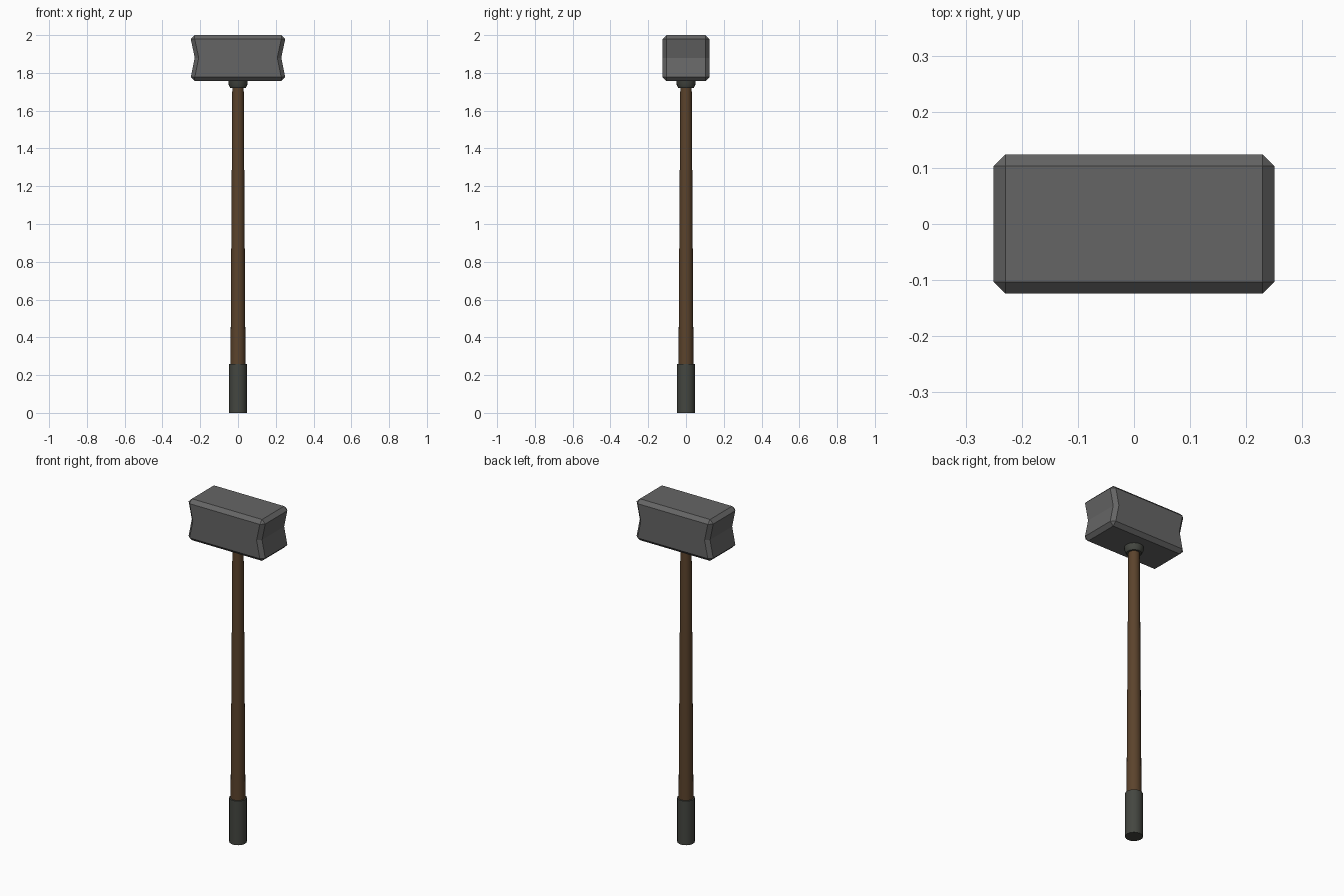
import bpy, bmesh, math

if "Cube" in bpy.data.objects:
    bpy.data.objects.remove(bpy.data.objects["Cube"])


def material(name, rgb):
    m = bpy.data.materials.new(name)
    m.diffuse_color = (*rgb, 1)
    m.use_nodes = True
    m.node_tree.nodes["Principled BSDF"].inputs["Base Color"].default_value = m.diffuse_color
    return m


STEEL = material("steel_grey", (0.130, 0.130, 0.130))
WOOD = material("brown_wood", (0.105, 0.056, 0.025))
RUBBER = material("dark_grey_green", (0.058, 0.062, 0.052))


def finish(bm, name, mat):
    bmesh.ops.recalc_face_normals(bm, faces=bm.faces)
    me = bpy.data.meshes.new(name)
    bm.to_mesh(me)
    bm.free()
    me.materials.append(mat)
    ob = bpy.data.objects.new(name, me)
    bpy.context.collection.objects.link(ob)
    return ob


def turned(name, profile, mat, sides=20):
    """Closed round part from (radius, height) pairs."""
    bm = bmesh.new()
    rings = [[bm.verts.new((r * math.cos(math.tau * i / sides),
                            r * math.sin(math.tau * i / sides), z))
              for i in range(sides)] for r, z in profile]
    for a, b in zip(rings, rings[1:]):
        for i in range(sides):
            j = (i + 1) % sides
            bm.faces.new((a[i], a[j], b[j], b[i]))
    bm.faces.new(rings[0])
    bm.faces.new(rings[-1])
    ob = finish(bm, name, mat)
    bpy.ops.object.select_all(action='DESELECT')
    ob.select_set(True)
    bpy.context.view_layer.objects.active = ob
    bpy.ops.object.shade_smooth_by_angle(angle=math.radians(25))
    return ob


# Hammer head: chamfered block with ends pinched in at mid height
bm = bmesh.new()
bmesh.ops.create_cube(bm, size=1)
for v in bm.verts:
    v.co.x *= 0.5
    v.co.y *= 0.248
    v.co.z = v.co.z * 0.244 + 1.878
bmesh.ops.bevel(bm, geom=bm.edges[:], offset=0.021, offset_type='OFFSET',
                segments=1, affect='EDGES')
cut = bmesh.ops.bisect_plane(bm, geom=bm.verts[:] + bm.edges[:] + bm.faces[:],
                             plane_co=(0, 0, 1.88), plane_no=(0, 0, 1))
for v in cut["geom_cut"]:
    if isinstance(v, bmesh.types.BMVert):
        v.co.x -= math.copysign(0.021, v.co.x)
finish(bm, "hammer_head", STEEL)

# Collar below the head
turned("collar", [(0.041, 1.72), (0.049, 1.735), (0.052, 1.765)], RUBBER)

# Tapered wooden shaft and the grip at its foot
turned("shaft", [(0.040, 0.2), (0.030, 1.77)], WOOD)
turned("grip", [(0.047, 0.0), (0.047, 0.26)], RUBBER)
